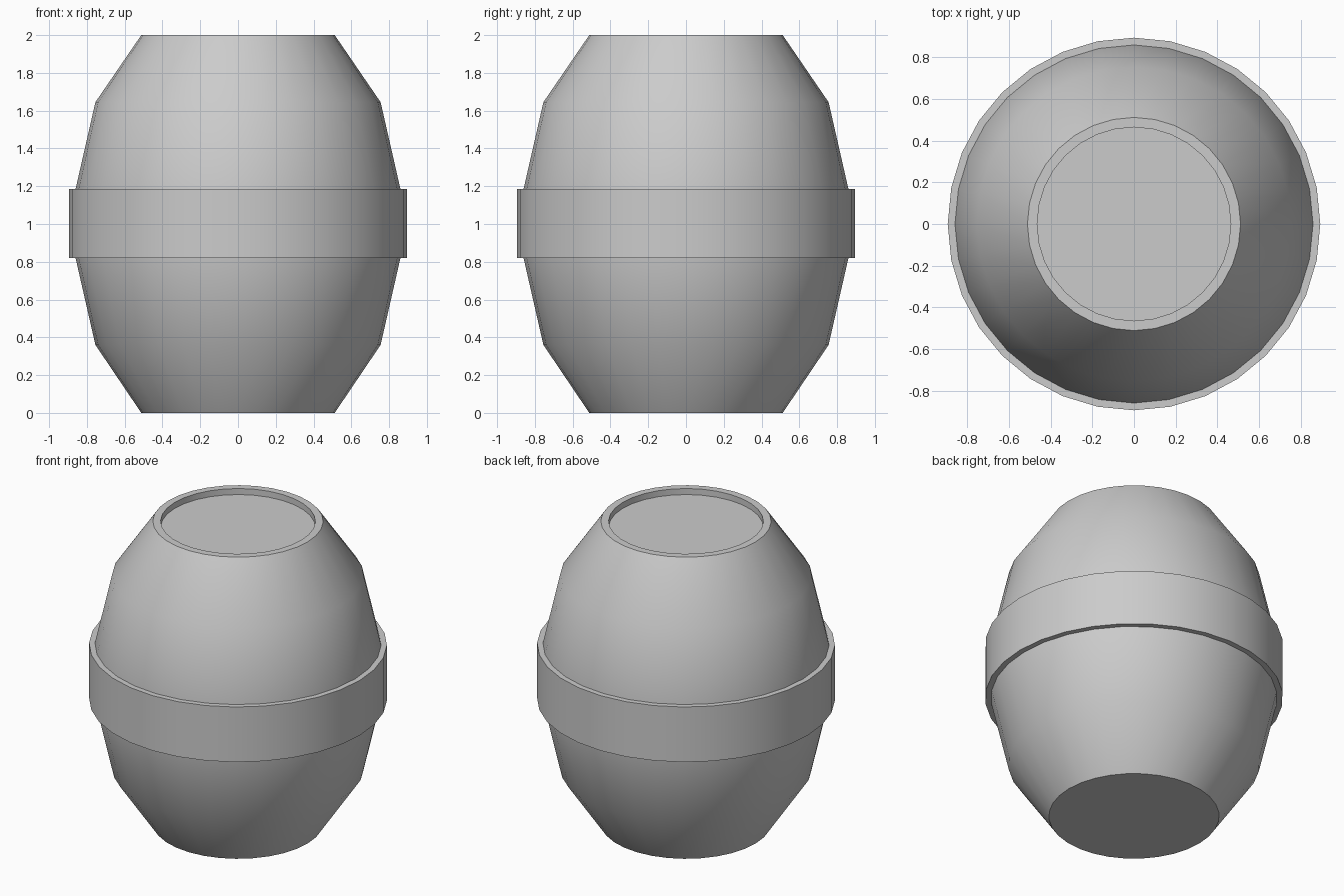
import bpy, bmesh, math

if "Cube" in bpy.data.objects:
    bpy.data.objects.remove(bpy.data.objects["Cube"])

SIDES = 32


def lathe(name, profile, closed=False):
    """Revolve (radius, z) points about z; open profiles are capped at both ends."""
    bm = bmesh.new()
    rings = []
    for r, z in profile:
        rings.append([bm.verts.new((r * math.cos(2 * math.pi * i / SIDES),
                                    r * math.sin(2 * math.pi * i / SIDES), z))
                      for i in range(SIDES)])
    pairs = list(zip(rings, rings[1:]))
    if closed:
        pairs.append((rings[-1], rings[0]))
    else:
        bm.faces.new(rings[0])
        bm.faces.new(rings[-1])
    for a, b in pairs:
        for i in range(SIDES):
            j = (i + 1) % SIDES
            bm.faces.new((a[i], a[j], b[j], b[i]))
    bmesh.ops.recalc_face_normals(bm, faces=bm.faces)
    mesh = bpy.data.meshes.new(name)
    bm.to_mesh(mesh)
    bm.free()
    obj = bpy.data.objects.new(name, mesh)
    bpy.context.collection.objects.link(obj)
    bpy.ops.object.select_all(action='DESELECT')
    obj.select_set(True)
    bpy.context.view_layer.objects.active = obj
    bpy.ops.object.shade_smooth_by_angle(angle=math.radians(30))
    return obj


# Bulging barrel with a shallow recessed lid on top
lathe("barrel_body", [(0.512, 0), (0.755, 0.36), (0.86, 0.82), (0.86, 1.185),
                      (0.755, 1.645), (0.512, 2), (0.465, 2), (0.465, 1.96)])

# Wide hoop around the middle
lathe("middle_hoop", [(0.85, 0.82), (0.895, 0.82), (0.895, 1.185), (0.85, 1.185)],
      closed=True)
